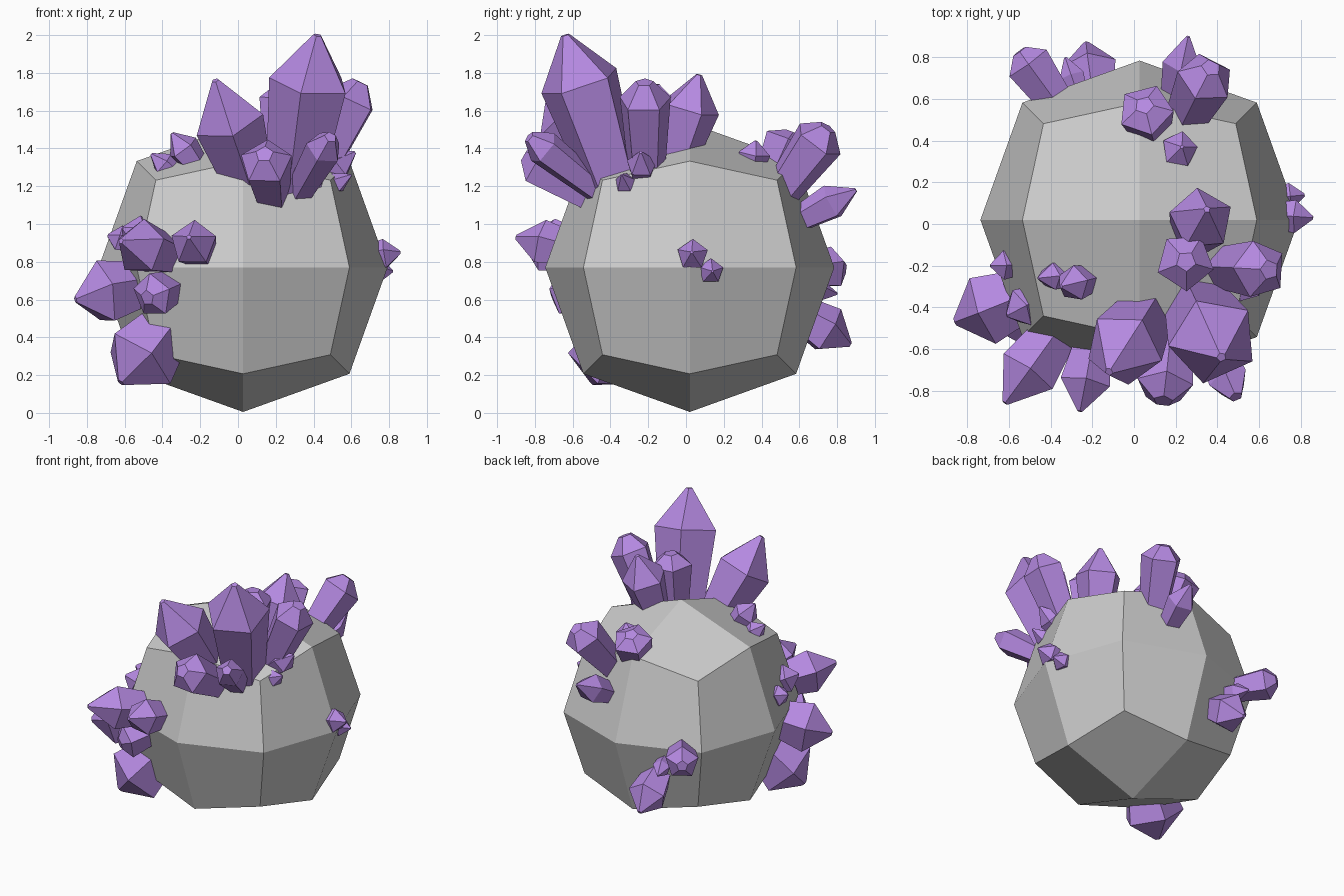
import bpy, bmesh, math
from mathutils import Vector
from mathutils.geometry import intersect_line_sphere

if "Cube" in bpy.data.objects:
    bpy.data.objects.remove(bpy.data.objects["Cube"])

purple = bpy.data.materials.new("crystal_purple")
purple.diffuse_color = (0.46, 0.25, 0.75, 1)
purple.use_nodes = True
purple.node_tree.nodes["Principled BSDF"].inputs["Base Color"].default_value = purple.diffuse_color
CENTRE = Vector((0.027, 0.02, 0.77))
ROOT = 0.62  # depth at which crystals are rooted inside the rock


def finish(bm, name, material=None):
    bmesh.ops.recalc_face_normals(bm, faces=bm.faces)
    mesh = bpy.data.meshes.new(name)
    bm.to_mesh(mesh)
    bm.free()
    obj = bpy.data.objects.new(name, mesh)
    bpy.context.collection.objects.link(obj)
    if material:
        mesh.materials.append(material)


# Rock: cube cut once per edge, then rounded into a 24-sided boulder
bm = bmesh.new()
bmesh.ops.create_cube(bm, size=2)
bmesh.ops.subdivide_edges(bm, edges=bm.edges[:], cuts=1, use_grid_fill=True)
for v in bm.verts:
    axes = sum(abs(c) > 0.5 for c in v.co)
    v.co = v.co * (0, 0.765, 0.563, 0.462)[axes] + CENTRE
finish(bm, "rock")


# Crystal: five-sided prism flaring to a shoulder, then a flat-tipped point
def add_crystal(bm, base, tip, radius, shoulder, cap):
    rot = (tip - base).to_track_quat('Z', 'Y')
    rings = []
    for t, r in ((0, 0.72), (shoulder, 1.05), (1, cap)):
        ring = []
        for i in range(5):
            a = math.tau * i / 5 + 0.3
            offset = Vector((math.cos(a), math.sin(a), 0)) * r * radius
            ring.append(bm.verts.new(base.lerp(tip, t) + rot @ offset))
        rings.append(ring)
    bm.faces.new(rings[0][::-1])
    bm.faces.new(rings[-1])
    for lo, hi in zip(rings, rings[1:]):
        for i in range(5):
            j = (i + 1) % 5
            bm.faces.new((lo[i], lo[j], hi[j], hi[i]))


# Cluster: crystals fan out of one focus inside the rock, rooted below its surface
def cluster(name, focus, sharp=(), blunt=(), shoulder=0.62):
    bm = bmesh.new()
    focus = Vector(focus)
    for group, profile in ((sharp, (shoulder, 0.11)), (blunt, (0.82, 0.36))):
        for *tip, radius in group:
            tip = Vector(tip)
            hits = intersect_line_sphere(focus, tip, CENTRE, ROOT, False)
            base = min((h for h in hits if h), key=lambda h: (h - tip).length)
            add_crystal(bm, base, tip, radius, *profile)
    finish(bm, name, purple)


# Each crystal: tip x, y, z, radius
cluster("main_crystal", (.24, -.25, .80), sharp=[(.42, -.64, 2.0, .21)], shoulder=.7)
cluster("top_crystals", (.20, -.20, .80),
        sharp=[(-.12, -.71, 1.76, .185), (.35, .07, 1.79, .15)],
        blunt=[(.65, -.22, 1.75, .135), (.25, -.18, 1.74, .135)])
cluster("front_top_crystals", (.21, -.20, .97),
        blunt=[(.49, -.83, 1.46, .095), (.14, -.85, 1.37, .135)])
cluster("top_small_crystals", (.05, -.20, .95),
        sharp=[(.62, -.24, 1.38, .08), (.60, -.34, 1.26, .055),
               (-.35, -.30, 1.48, .085), (-.46, -.26, 1.37, .065)])
cluster("back_top_crystals", (.13, .27, .85),
        sharp=[(.26, .90, 1.18, .095), (.23, .37, 1.44, .085)],
        blunt=[(.37, .75, 1.51, .135), (.05, .57, 1.48, .13)])
cluster("right_small_crystals", (.20, .07, .75),
        sharp=[(.86, .03, .85, .08), (.82, .14, .75, .065)])
cluster("left_crystals", (-.13, -.18, .76),
        sharp=[(-.86, -.47, .60, .17), (-.62, -.86, .91, .145),
               (-.26, -.90, .93, .12), (-.62, -.49, .16, .2),
               (-.69, -.20, .94, .07), (-.61, -.44, .98, .095)],
        blunt=[(-.48, -.69, .61, .115)])
cluster("back_crystals", (-.15, .28, .72),
        sharp=[(-.23, .87, .36, .13), (-.33, .80, .63, .06)],
        blunt=[(-.55, .83, .77, .11)])
